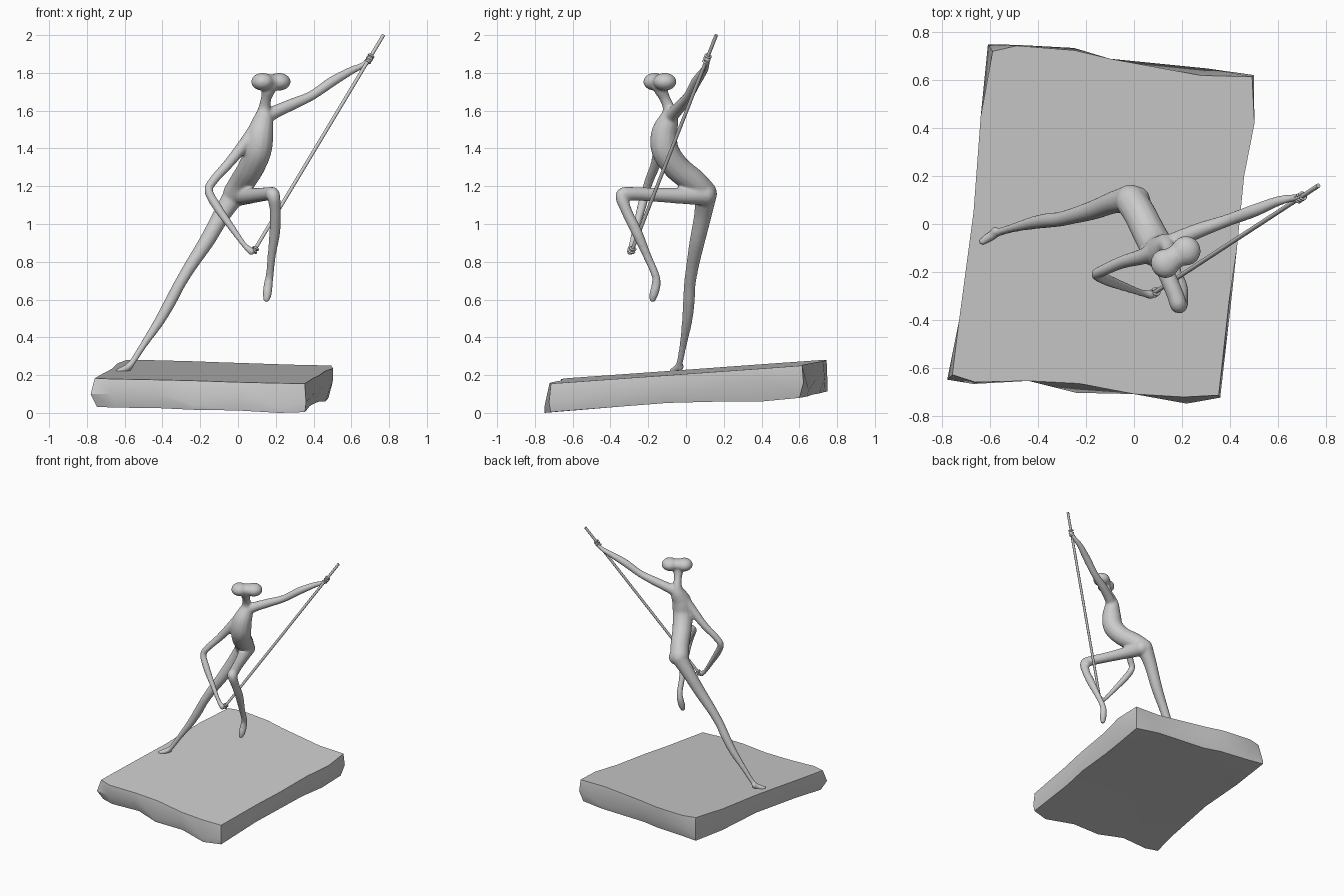
import bpy, bmesh, math
from mathutils import Vector, Matrix

if "Cube" in bpy.data.objects:
    bpy.data.objects.remove(bpy.data.objects["Cube"])


def finish(bm, name, angle=None):
    bmesh.ops.recalc_face_normals(bm, faces=bm.faces)
    me = bpy.data.meshes.new(name)
    bm.to_mesh(me)
    bm.free()
    ob = bpy.data.objects.new(name, me)
    bpy.context.collection.objects.link(ob)
    if angle:
        bpy.ops.object.select_all(action='DESELECT')
        ob.select_set(True)
        bpy.context.view_layer.objects.active = ob
        bpy.ops.object.shade_smooth_by_angle(angle=math.radians(angle))
    return ob


def spline(pts, steps=6):
    """Catmull-Rom samples through (x, y, z, radius) points."""
    p = [Vector(q) for q in pts]
    p = [2 * p[0] - p[1]] + p + [2 * p[-1] - p[-2]]
    out = []
    for a, b, c, d in zip(p, p[1:], p[2:], p[3:]):
        for i in range(steps):
            t = i / steps
            out.append(0.5 * (2 * b + (c - a) * t + (2 * a - 5 * b + 4 * c - d) * t * t
                              + (3 * b - a - 3 * c + d) * t ** 3))
    return out + [p[-2]]


def ball(bm, loc, size, turn=0):
    m = Matrix.Translation(loc) @ Matrix.Rotation(turn, 4, 'Z') @ Matrix.Diagonal((*size, 1))
    bmesh.ops.create_uvsphere(bm, u_segments=20, v_segments=12, radius=1, matrix=m)


def limb(bm, pts, sides=14, steps=6, round_ends=True):
    s = spline(pts, steps) if steps > 1 else [Vector(q) for q in pts]
    rings = []
    for i, q in enumerate(s):
        tan = (s[min(i + 1, len(s) - 1)] - s[max(i - 1, 0)]).to_3d()
        if i == 0:
            ref = tan.orthogonal()
        u = (ref - tan * (ref.dot(tan) / tan.length_squared)).normalized()
        ref, v = u, tan.normalized().cross(u)
        rings.append([bm.verts.new(q.to_3d() + q.w * (u * math.cos(a) + v * math.sin(a)))
                      for a in (2 * math.pi * k / sides for k in range(sides))])
    for r0, r1 in zip(rings, rings[1:]):
        for k in range(sides):
            n = (k + 1) % sides
            bm.faces.new((r0[k], r0[n], r1[n], r1[k]))
    bm.faces.new(rings[0])
    bm.faces.new(rings[-1])
    if round_ends:
        for q in (s[0], s[-1]):
            ball(bm, q.to_3d(), (q.w,) * 3)


# Dancer: overlapping limbs fused into one smooth skin
bm = bmesh.new()
# torso and neck
limb(bm, [(-.01, .095, 1.165, .068), (.025, .04, 1.225, .068), (.07, -.05, 1.3, .07),
          (.105, -.11, 1.39, .073), (.118, -.115, 1.48, .07), (.135, -.09, 1.56, .052),
          (.14, -.09, 1.61, .034), (.148, -.11, 1.66, .028), (.16, -.13, 1.705, .036),
          (.17, -.14, 1.74, .045)])
# head: two-lobed crossbar
turn = math.atan2(.055, .085)
ball(bm, (.13, -.165, 1.753), (.06, .062, .047), turn)
ball(bm, (.217, -.112, 1.753), (.062, .062, .047), turn)
ball(bm, (.173, -.138, 1.753), (.06, .05, .04), turn)
# standing leg and foot
limb(bm, [(-.015, .105, 1.16, .06), (-.085, .09, 1.05, .047), (-.165, .06, .91, .041),
          (-.25, .035, .78, .034), (-.31, .02, .68, .031), (-.36, .015, .585, .031),
          (-.42, .005, .48, .027), (-.5, -.015, .36, .019), (-.565, -.035, .26, .017),
          (-.6, -.052, .232, .02), (-.632, -.073, .221, .016)])
ball(bm, (-.578, -.03, .245), (.02, .018, .024))
# raised leg and hanging foot
limb(bm, [(.01, .1, 1.155, .058), (.06, -.02, 1.15, .044), (.12, -.17, 1.155, .037),
          (.17, -.29, 1.16, .036), (.187, -.338, 1.15, .036), (.197, -.315, 1.07, .029),
          (.195, -.262, .96, .029), (.178, -.205, .83, .022), (.168, -.162, .73, .021),
          (.16, -.158, .68, .024), (.155, -.17, .63, .024), (.151, -.177, .603, .018)])
# raised arm and hand
limb(bm, [(.135, -.09, 1.56, .04), (.2, -.057, 1.595, .035), (.29, -.02, 1.635, .031),
          (.39, .015, 1.68, .026), (.5, .055, 1.755, .027), (.6, .095, 1.812, .021),
          (.66, .108, 1.84, .016), (.7, .113, 1.872, .017)])
# lowered arm and hand
limb(bm, [(.11, -.11, 1.52, .043), (.04, -.135, 1.43, .034), (-.05, -.16, 1.32, .027),
          (-.13, -.195, 1.23, .024), (-.155, -.212, 1.175, .023), (-.11, -.235, 1.09, .024),
          (-.04, -.262, .99, .019), (.03, -.287, .893, .015), (.07, -.295, .855, .02)])
dancer = finish(bm, "dancer")
rm = dancer.modifiers.new("fuse", 'REMESH')
rm.mode, rm.voxel_size, rm.use_smooth_shade = 'VOXEL', .0075, True
sm = dancer.modifiers.new("soften", 'SMOOTH')
sm.factor, sm.iterations = .5, 6

# Long pole held in both hands
low, high = Vector((.08, -.29, .85)), Vector((.77, .16, 2.0))
bm = bmesh.new()
limb(bm, [(*low, .0095), (*high, .0095)], sides=12, steps=1, round_ends=False)
finish(bm, "pole", 40)

# Fingers curled round the pole
turn_to_pole = (high - low).to_track_quat('Z', 'X').to_matrix().to_4x4()
bm = bmesh.new()
for t in (.005, .018, .878, .891, .904):
    m = Matrix.Translation(low.lerp(high, t)) @ turn_to_pole
    arc = [m @ Vector((.015 * math.cos(a), .015 * math.sin(a), 0))
           for a in (.2 + i for i in range(6))]
    limb(bm, [(*q, .0055) for q in arc], sides=8, steps=3)
finish(bm, "fingers", 60)

# Rough stone slab: outline x, y, with insets of the top and bottom edges
outline = [(-.61, .75, .035, .0), (-.49, .748, .004, .02), (-.25, .735, .01, .03),
           (-.1, .69, .0, .02), (.3, .65, .035, .01), (.5, .622, .01, .03),
           (.503, .42, .0, .05), (.46, .2, .0, .03), (.43, -.1, .0, .02),
           (.405, -.33, .01, .03), (.36, -.725, .012, .01), (.22, -.75, .03, .0),
           (0, -.71, .0, .02), (-.24, -.705, .04, .01), (-.44, -.655, .0, .03),
           (-.67, -.668, .01, .03), (-.78, -.65, .03, .045), (-.73, -.4, .0, .03),
           (-.67, .05, .0, .02), (-.64, .45, .0, .02)]


def top_z(x, y):
    return .215 - .02 * x + .074 * y


def low_z(x, y):
    return .068 - .018 * x + (.08 * y if y < 0 else .1 * max(0, y - .4))


bm = bmesh.new()
rings = [[], [], []]
for x, y, ti, bi in outline:
    d = Vector((x + .1, y)).normalized()
    a, b = Vector((x, y)) - d * ti, Vector((x, y)) - d * bi
    zt, zb = top_z(*a), max(0, low_z(*b))
    rings[0].append(bm.verts.new((*b, zb)))
    rings[1].append(bm.verts.new((x, y, zb + (zt - zb) * (.35 + 6 * (bi - ti)))))
    rings[2].append(bm.verts.new((*a, zt)))
rings[0][11].co.z = 0
n = len(outline)
for r0, r1 in zip(rings, rings[1:]):
    for k in range(n):
        j = (k + 1) % n
        bm.faces.new((r0[k], r0[j], r1[j], r1[k]))
caps = [bm.faces.new(rings[0]), bm.faces.new(rings[2])]
bmesh.ops.triangulate(bm, faces=caps)
finish(bm, "stone_slab", 30)
